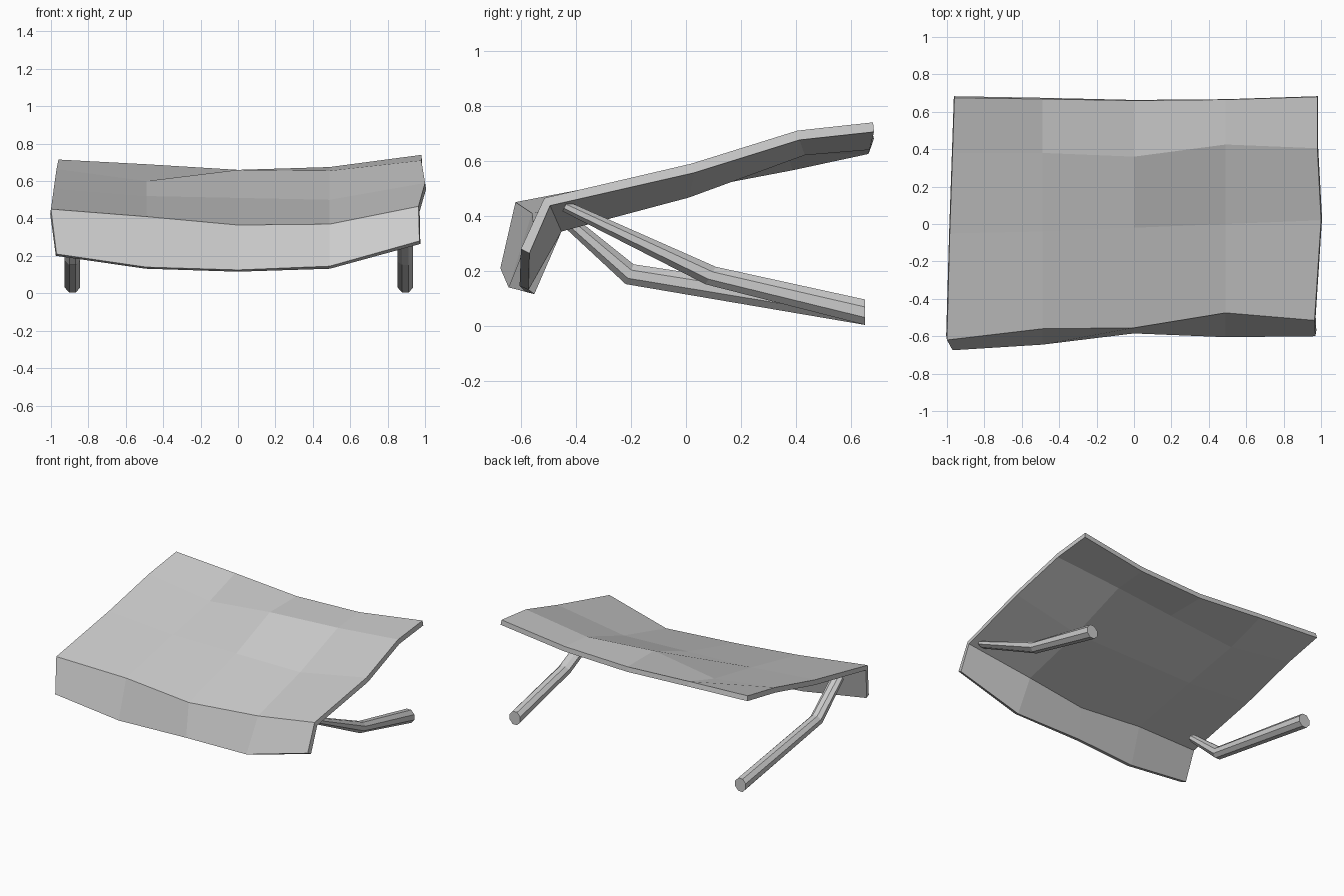
import bpy
import bmesh
from math import cos, sin, pi
from mathutils import Vector

default_cube = bpy.data.objects.get("Cube")
if default_cube:
    bpy.data.objects.remove(default_cube, do_unlink=True)


def make_material(name, colour):
    material = bpy.data.materials.new(name)
    material.use_nodes = True
    material.diffuse_color = colour
    shader = material.node_tree.nodes["Principled BSDF"]
    shader.inputs["Base Color"].default_value = colour
    shader.inputs["Roughness"].default_value = 0.8
    return material


grey = make_material("plain grey", (0.6, 0.6, 0.6, 1))


def make_object(name, bm):
    mesh = bpy.data.meshes.new(name)
    bmesh.ops.recalc_face_normals(bm, faces=bm.faces)
    bm.to_mesh(mesh)
    bm.free()
    mesh.materials.append(grey)
    obj = bpy.data.objects.new(name, mesh)
    bpy.context.scene.collection.objects.link(obj)
    return obj


def bridge(bm, lower, upper, closed=False):
    count = len(lower)
    for i in range(count if closed else count - 1):
        j = (i + 1) % count
        bm.faces.new((lower[i], lower[j], upper[j], upper[i]))


# Sagging cloth: rows run from the hanging front flap up to the rear edge.
# Each row holds its two x ends, then the depth and height at five columns.
cloth_rows = [
    (-0.97, 0.97, (-0.675, -0.645, -0.585, -0.605, -0.60), (0.21, 0.14, 0.125, 0.145, 0.28)),
    (-1.0, 0.965, (-0.62, -0.56, -0.555, -0.475, -0.515), (0.45, 0.41, 0.365, 0.37, 0.465)),
    (-0.985, 1.0, (-0.05, -0.04, -0.02, 0.0, 0.02), (0.56, 0.52, 0.51, 0.50, 0.59)),
    (-0.97, 0.98, (0.38, 0.38, 0.36, 0.425, 0.405), (0.665, 0.60, 0.66, 0.655, 0.71)),
    (-0.96, 0.98, (0.675, 0.668, 0.66, 0.665, 0.68), (0.715, 0.69, 0.66, 0.675, 0.74)),
]


def make_cloth():
    bm = bmesh.new()
    previous = None
    for left, right, depths, heights in cloth_rows:
        columns = (left, -0.49, 0, 0.49, right)
        row = [bm.verts.new(p) for p in zip(columns, depths, heights)]
        if previous:
            bridge(bm, previous, row)
        previous = row
    bm.normal_update()
    cloth = make_object("awning_cloth", bm)
    # Make sure the outer side faces up so the thickness grows inward
    if sum(p.normal.z for p in cloth.data.polygons) < 0:
        cloth.data.flip_normals()
    thickness = cloth.modifiers.new("thickness", "SOLIDIFY")
    thickness.thickness = 0.035
    thickness.offset = -1


# Bent support pole: eight-sided rings, flattened where it meets the cloth
def make_pole(name, x, stations):
    bm = bmesh.new()
    rings = []
    for depth, height, lean, half in stations:
        across = Vector((0, lean, 1)).normalized() * half
        centre = Vector((x, depth, height))
        ring = []
        for i in range(8):
            angle = (i + 0.5) * pi / 4
            offset = Vector((0.045 * cos(angle), 0, 0)) + across * sin(angle)
            ring.append(bm.verts.new(centre + offset))
        if rings:
            bridge(bm, rings[-1], ring, closed=True)
        rings.append(ring)
    bm.faces.new(rings[0])
    bm.faces.new(rings[-1])
    make_object(name, bm)


make_cloth()
foot = (0.65, 0.05, 0, 0.05)
make_pole("left_pole", 0.895, [(-0.44, 0.435, 0.5, 0.022), (0.09, 0.183, 0.6, 0.04), foot])
make_pole("right_pole", -0.885, [(-0.45, 0.4, 0.8, 0.027), (-0.205, 0.188, 0.4, 0.042), foot])
